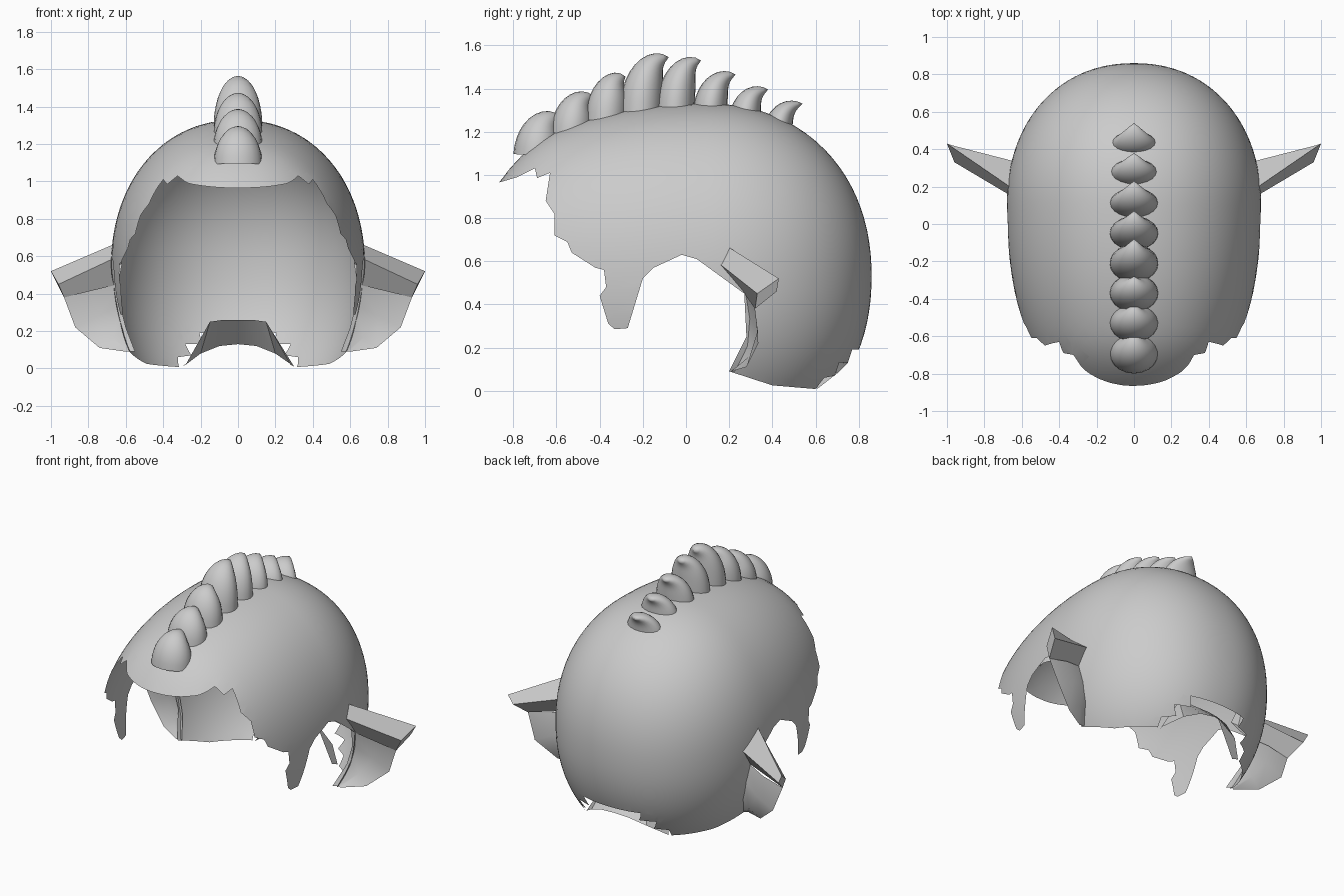
import bpy, bmesh, math
from mathutils import Vector
from mathutils.geometry import intersect_point_tri_2d

old = bpy.data.objects.get("Cube")
if old:
    bpy.data.objects.remove(old, do_unlink=True)

grey = bpy.data.materials.new("plain_grey")
grey.use_nodes = True
GREY = (0.6, 0.6, 0.6, 1)
grey.diffuse_color = GREY
grey.node_tree.nodes["Principled BSDF"].inputs["Base Color"].default_value = GREY


def finish(bm, name, angle=50):
    mesh = bpy.data.meshes.new(name)
    bm.to_mesh(mesh)
    bm.free()
    obj = bpy.data.objects.new(name, mesh)
    bpy.context.collection.objects.link(obj)
    mesh.materials.append(grey)
    bpy.ops.object.select_all(action="DESELECT")
    bpy.context.view_layer.objects.active = obj
    obj.select_set(True)
    bpy.ops.object.shade_smooth_by_angle(angle=math.radians(angle))
    return obj


def loft(bm, rows, closed=False):
    """Join rows of points with quads."""
    grid = [[bm.verts.new(p) for p in row] for row in rows]
    for a, b in zip(grid, grid[1:]):
        n = len(a)
        for i in range(n if closed else n - 1):
            j = (i + 1) % n
            bm.faces.new((a[i], a[j], b[j], b[i]))
    return grid


def inside(y, z, poly):
    hit = False
    for (y1, z1), (y2, z2) in zip(poly, poly[1:] + poly[:1]):
        if (z1 > z) != (z2 > z) and y < (y2 - y1) * (z - z1) / (z2 - z1) + y1:
            hit = not hit
    return hit


# Helmet shell: a rounded egg trimmed to a ragged side outline
MID_Y, MID_Z, POWER = 0.1, 0.53, 2.15
outline = [(-.865, 1.6), (-.865, .965), (-.78, .99), (-.7, 1.03), (-.69, .985), (-.63, 1.01),
           (-.65, .88), (-.61, .82), (-.61, .72), (-.55, .69), (-.53, .64), (-.42, .57),
           (-.38, .56), (-.37, .48), (-.4, .44), (-.36, .31), (-.33, .285), (-.27, .29),
           (-.2, .52), (-.15, .57), (-.02, .63), (.05, .61), (.27, .45), (.28, .25),
           (.2, .09), (.4, .025), (.6, .008), (.64, .06), (.69, .07), (.71, .13),
           (.75, .13), (.77, .19), (1, .19), (1, 1.6)]

bm = bmesh.new()
bmesh.ops.create_icosphere(bm, subdivisions=5, radius=1)
for v in bm.verts:
    d = v.co / sum(abs(c) ** POWER for c in v.co) ** (1 / POWER)
    y = MID_Y + d.y * (0.76 if d.y > 0 else 1.2)
    droop = max(0, -0.6 - y) ** 2
    v.co = (d.x * 0.68, y, MID_Z + d.z * 0.8 - droop)
for (y1, z1), (y2, z2) in zip(outline, outline[1:]):
    near = []
    for f in bm.faces:
        ys = [v.co.y for v in f.verts]
        zs = [v.co.z for v in f.verts]
        if (max(ys) >= min(y1, y2) and min(ys) <= max(y1, y2)
                and max(zs) >= min(z1, z2) and min(zs) <= max(z1, z2)):
            near.append(f)
    geom = set(near)
    for f in near:
        geom.update(f.edges)
        geom.update(f.verts)
    if near:
        bmesh.ops.bisect_plane(bm, geom=list(geom), dist=1e-5, plane_co=(0, y1, z1),
                               plane_no=Vector((0, z2 - z1, y1 - y2)).normalized())
waste = []
for f in bm.faces:
    c = f.calc_center_median()
    if not inside(c.y, c.z, outline):
        waste.append(f)
bmesh.ops.delete(bm, geom=waste, context="FACES")
finish(bm, "helmet_shell", 60)

# Folded lip inside the nape notch
bm = bmesh.new()
outer = [(.3, .61, .01), (.2, .7, .08), (.1, .74, .12), (0, .75, .13)]
inner = [(.28, .58, .02), (.15, .6, .25), (.08, .6, .26), (0, .6, .26)]
mirror = lambda pts: pts + [(-x, y, z) for x, y, z in reversed(pts[:-1])]
loft(bm, [mirror(outer), mirror(inner)])
finish(bm, "nape_lip", 30)

# Crest of hooked spines: base y, base z, tip y, tip z, half depth
spines = [(-.69, 1.09, -.58, 1.27, .11), (-.53, 1.19, -.43, 1.365, .1),
          (-.37, 1.25, -.28, 1.455, .1), (-.21, 1.29, -.08, 1.545, .1),
          (-.05, 1.3, .07, 1.53, .09), (.11, 1.28, .23, 1.465, .08),
          (.27, 1.24, .38, 1.395, .075), (.42, 1.17, .54, 1.33, .07)]
STEPS, SIDES = 10, 20
for k, (by, bz, ty, tz, depth) in enumerate(spines):
    base, tip = Vector((0, by, bz)), Vector((0, ty, tz))
    bend = Vector((0, by + 0.01, tz - 0.01))
    bm = bmesh.new()
    rows = []
    for s in range(STEPS):
        t = s / STEPS
        p = base * (1 - t) ** 2 + bend * 2 * t * (1 - t) + tip * t * t
        along = ((bend - base) * (1 - t) + (tip - bend) * t).normalized()
        across = Vector((0, along.z, -along.y))
        size = (1 - t ** 1.8) ** 0.9
        ring = []
        for i in range(SIDES):
            a = math.tau * i / SIDES
            ring.append(p + Vector((0.13 * size * math.cos(a), 0, 0))
                        + across * depth * size * math.sin(a))
        rows.append(ring)
    last = loft(bm, rows, closed=True)[-1]
    point = bm.verts.new(tip)
    for i in range(SIDES):
        bm.faces.new((last[i], last[(i + 1) % SIDES], point))
    bmesh.ops.recalc_face_normals(bm, faces=bm.faces)
    finish(bm, f"crest_spine_{k + 1}", 60)

# Ear fins: a folded arm with a curved web hanging below it
arm_root = [(.64, .14, .6), (.65, .19, .67), (.62, .33, .56), (.64, .27, .45)]
arm_tip = [(.96, .33, .45), (1, .43, .52), (.97, .42, .46), (.93, .32, .38)]
web_root = [(.64, .27, .45), (.63, .29, .34), (.6, .28, .22), (.55, .2, .09)]
web_edge = [(.93, .32, .38), (.87, .335, .22), (.74, .28, .11), (.6, .21, .09)]
for side, label in ((1, "left"), (-1, "right")):
    flip = lambda pts: [(side * x, y, z) for x, y, z in pts]
    bm = bmesh.new()
    tip_ring = loft(bm, [flip(arm_root), flip(arm_tip)], closed=True)[-1]
    bm.faces.new(tip_ring)
    bmesh.ops.recalc_face_normals(bm, faces=bm.faces)
    finish(bm, label + "_ear_arm", 30)
    bm = bmesh.new()
    middle = [(Vector(a) + Vector(b)) / 2 + Vector((0, 0.02, 0))
              for a, b in zip(web_root, web_edge)]
    loft(bm, [flip(web_root), flip(middle), flip(web_edge)])
    finish(bm, label + "_ear_web", 60)
